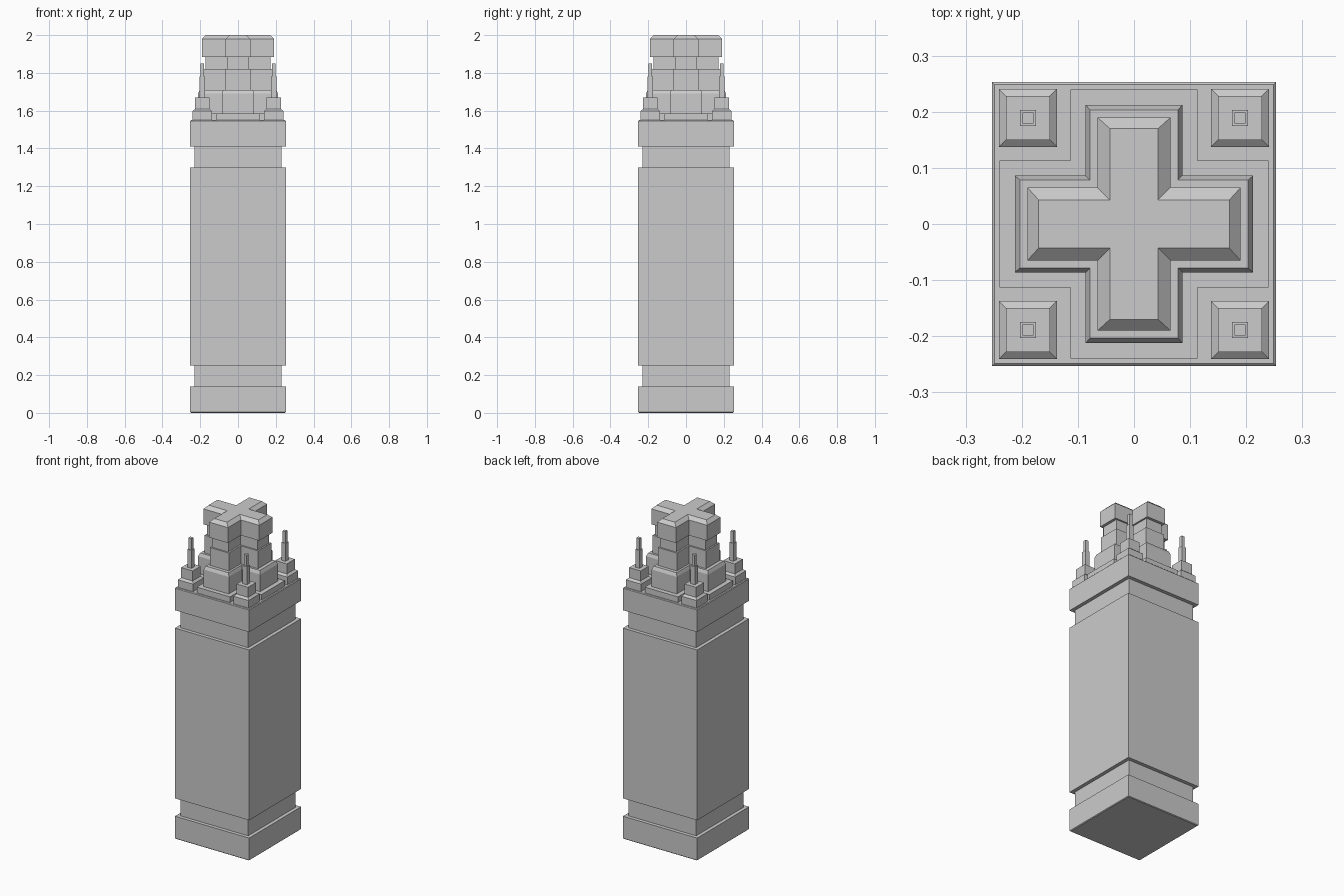
import bpy, bmesh

if "Cube" in bpy.data.objects:
    bpy.data.objects.remove(bpy.data.objects["Cube"])


def square(h):
    return [(-h, -h), (h, -h), (h, h), (-h, h)]


def cross(w, e):
    # plus outline: w = half arm width, e = half arm reach
    return [(-w, -e), (w, -e), (w, -w), (e, -w), (e, w), (w, w),
            (w, e), (-w, e), (-w, w), (-e, w), (-e, -w), (-w, -w)]


def stack(name, levels, cx=0, cy=0):
    # skin a list of (outline, z) rings into one closed solid
    bm = bmesh.new()
    rings = [[bm.verts.new((x + cx, y + cy, z)) for x, y in outline]
             for outline, z in levels]
    n = len(rings[0])
    for a, b in zip(rings, rings[1:]):
        for i in range(n):
            j = (i + 1) % n
            bm.faces.new((a[i], a[j], b[j], b[i]))
    bm.faces.new(rings[0][::-1])
    bm.faces.new(rings[-1])
    bmesh.ops.recalc_face_normals(bm, faces=bm.faces)
    me = bpy.data.meshes.new(name)
    bm.to_mesh(me)
    bm.free()
    ob = bpy.data.objects.new(name, me)
    bpy.context.collection.objects.link(ob)
    return ob


# Square tower shaft with two recessed bands
B, N = 0.253, 0.231
shaft = [(B - .004, 0), (B, .004), (B, .14), (N, .14), (N, .25), (B, .25),
         (B, 1.30), (N, 1.30), (N, 1.41), (B, 1.41), (B, 1.546), (B - .004, 1.55)]
stack("tower_shaft", [(square(h), z) for h, z in shaft])

# Cross-shaped crown: plinth, stepped block, waist and bevelled cap
crown = [(.113, .240, 1.55), (.113, .240, 1.585),
         (.086, .212, 1.585), (.086, .212, 1.69),
         (.078, .203, 1.71), (.065, .182, 1.71),
         (.065, .182, 1.82), (.055, .173, 1.82),
         (.055, .173, 1.885), (.065, .190, 1.885),
         (.065, .190, 1.98), (.043, .170, 2.0)]
stack("cross_crown", [(cross(w, e), z) for w, e, z in crown])

# Four corner pinnacles with stepped spires
pinnacle = [(.052, 1.55), (.052, 1.597), (.039, 1.608), (.039, 1.67),
            (.0145, 1.67), (.0145, 1.78), (.0098, 1.78), (.0098, 1.85)]
for sx in (-1, 1):
    for sy in (-1, 1):
        stack("corner_pinnacle", [(square(h), z) for h, z in pinnacle],
              sx * .189, sy * .189)
